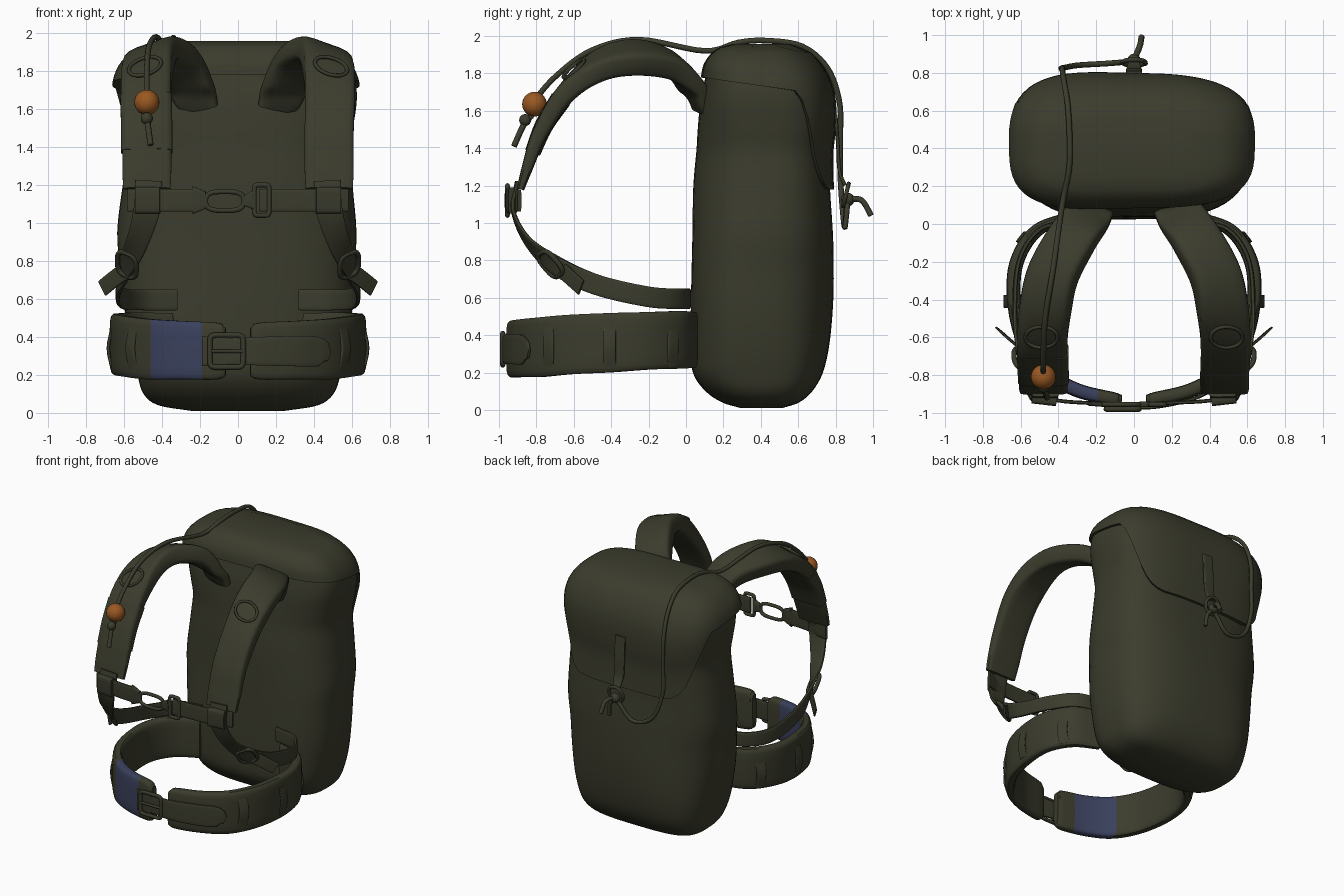
import bpy, bmesh, math
from mathutils import Vector

if "Cube" in bpy.data.objects:
    bpy.data.objects.remove(bpy.data.objects["Cube"])


def material(name, rgb):
    m = bpy.data.materials.new(name)
    m.diffuse_color = (*rgb, 1)
    m.use_nodes = True
    m.node_tree.nodes["Principled BSDF"].inputs["Base Color"].default_value = m.diffuse_color
    return m


OLIVE = material("olive_canvas", (0.044, 0.045, 0.026))
DARK = material("dark_olive_hardware", (0.041, 0.042, 0.025))
BLUE = material("blue_patch", (0.042, 0.052, 0.108))
ORANGE = material("orange_bead", (0.32, 0.098, 0.016))


def spow(c, e):
    return math.copysign(abs(c) ** e, c)


def smooth_path(pts, steps):
    """Catmull-Rom through points of any dimension."""
    p = [Vector(q) for q in pts]
    p = [p[0] * 2 - p[1]] + p + [p[-1] * 2 - p[-2]]
    out = []
    for i in range(1, len(p) - 2):
        a, b, c, d = p[i - 1:i + 3]
        for k in range(steps):
            t = k / steps
            out.append((b * 2 + (c - a) * t + (a * 2 - b * 5 + c * 4 - d) * t * t
                        + (b * 3 - a - c * 3 + d) * t ** 3) * 0.5)
    return out + [p[-2]]


def loft(name, rings, mat, cuts=()):
    bm = bmesh.new()
    vs = [[bm.verts.new(c) for c in r] for r in rings]
    n = len(vs[0])
    for a, b in zip(vs, vs[1:]):
        for i in range(n):
            bm.faces.new((a[i], a[(i + 1) % n], b[(i + 1) % n], b[i]))
    bm.faces.new(vs[0])
    bm.faces.new(vs[-1])
    for x in cuts:
        bmesh.ops.bisect_plane(bm, geom=bm.verts[:] + bm.edges[:] + bm.faces[:],
                               plane_co=(x, 0, 0), plane_no=(1, 0, 0))
    bmesh.ops.recalc_face_normals(bm, faces=bm.faces[:])
    me = bpy.data.meshes.new(name)
    bm.to_mesh(me)
    bm.free()
    me.materials.append(mat)
    ob = bpy.data.objects.new(name, me)
    bpy.context.collection.objects.link(ob)
    bpy.ops.object.select_all(action='DESELECT')
    ob.select_set(True)
    bpy.context.view_layer.objects.active = ob
    bpy.ops.object.shade_smooth_by_angle(angle=math.radians(45))
    return ob


def band(name, pts, wdirs, mat=OLIVE, s=1, steps=6, exp=5, cuts=()):
    """Strap through (x, y, z, width, thickness) with width directions; s mirrors x."""
    if not isinstance(wdirs, list):
        wdirs = [wdirs] * len(pts)
    path = smooth_path([(*p, *w) for p, w in zip(pts, wdirs)], steps)
    rings = []
    for i, q in enumerate(path):
        t = Vector(path[min(i + 1, len(path) - 1)][:3]) - Vector(path[max(i - 1, 0)][:3])
        t.normalize()
        w = Vector(q[5:8])
        w = (w - t * w.dot(t)).normalized()
        nrm = t.cross(w)
        ring = []
        for k in range(16):
            a = math.tau * (k + 0.5) / 16
            v = Vector(q[:3]) + w * spow(math.cos(a), 2 / exp) * q[3] / 2 \
                + nrm * spow(math.sin(a), 2 / exp) * q[4] / 2
            ring.append((v.x * s, v.y, v.z))
        rings.append(ring)
    return loft(name, rings, mat, cuts)


def wire(name, pts, r, mat=OLIVE, closed=False):
    cu = bpy.data.curves.new(name, 'CURVE')
    cu.dimensions = '3D'
    cu.bevel_depth, cu.bevel_resolution, cu.use_fill_caps = r, 2, True
    sp = cu.splines.new('POLY')
    sp.points.add(len(pts) - 1)
    for p, c in zip(sp.points, pts):
        p.co = (*c, 1)
    sp.use_cyclic_u = closed
    sp.use_smooth = True
    cu.materials.append(mat)
    ob = bpy.data.objects.new(name, cu)
    bpy.context.collection.objects.link(ob)
    bpy.ops.object.select_all(action='DESELECT')
    ob.select_set(True)
    bpy.context.view_layer.objects.active = ob
    bpy.ops.object.convert(target='MESH')


def ring(name, c, u, v, r, exp=2):
    pts = []
    for k in range(28):
        a = math.tau * (k + 0.5) / 28
        pts.append(Vector(c) + Vector(u) * spow(math.cos(a), 2 / exp) + Vector(v) * spow(math.sin(a), 2 / exp))
    wire(name, pts, r, DARK, True)


# Pack body: height, half width, front y, back y
PROFILE = smooth_path([
    (0.01, .24, .30, .52), (0.04, .42, .20, .61), (0.10, .50, .11, .68), (0.20, .535, .04, .735),
    (0.35, .57, .025, .765), (0.55, .60, .02, .78), (0.75, .615, .025, .785), (0.95, .63, .035, .785),
    (1.20, .605, .045, .775), (1.38, .585, .06, .77), (1.50, .60, .065, .78), (1.65, .62, .075, .775),
    (1.76, .61, .095, .745), (1.85, .56, .115, .69), (1.92, .46, .18, .61), (1.945, .30, .27, .53)], 4)


def body_point(z, a, off=0):
    i = 0
    while i < len(PROFILE) - 2 and PROFILE[i + 1][0] < z:
        i += 1
    p, q = PROFILE[i], PROFILE[i + 1]
    f = max(0, min(1, (z - p[0]) / (q[0] - p[0])))
    _, hw, y0, y1 = p.lerp(q, f)
    off += 0.006 * math.sin(3 * a + 5 * z)
    # Corners are rounder between the bottom and the lid
    e = .65 + .1 * max(0, math.sin(math.pi * max(0, min(1, (z - .2) / 1.4))))
    return (spow(math.cos(a), e) * (hw + off), (y0 + y1) / 2 + spow(math.sin(a), e) * ((y1 - y0) / 2 + off), z)


ANGLES = [math.tau * k / 64 for k in range(64)]
loft("pack_body", [[body_point(p[0], a) for a in ANGLES] for p in PROFILE], OLIVE)


# Lid with a flap hanging down the back
def lid_edge(a):
    f = (spow(math.sin(a), .65) + 1) / 2
    t = max(0, min(1, (f - .72) / .25))
    return 1.78 - 0.1 * min(f, .72) - 0.53 * t * t * (3 - 2 * t)


lid = [[body_point(lid_edge(a), a, -.005) for a in ANGLES]]
for k in range(19):
    row = []
    for a in ANGLES:
        z0 = lid_edge(a)
        x, y, z = body_point(z0 + (1.945 - z0) * k / 18, a, .02 + .03 * max(0, -math.cos(a)))
        row.append((x, y, z + .012 * k / 18))
    lid.append(row)
loft("lid_flap", lid, OLIVE)

X, Y, Z = (1, 0, 0), (0, 1, 0), (0, 0, 1)
for s, side in ((1, "right"), (-1, "left")):
    # Padded shoulder strap, tilted outward over the top
    pad = [(.205, .085, 1.60, .21, .05), (.25, .035, 1.72, .25, .09), (.33, -.08, 1.845, .26, .13),
           (.43, -.27, 1.885, .27, .14), (.47, -.46, 1.84, .27, .13), (.485, -.645, 1.69, .265, .11),
           (.48, -.78, 1.48, .26, .085), (.48, -.85, 1.29, .26, .06), (.48, -.885, 1.18, .25, .04)]
    band(side + "_shoulder_strap", pad,
         [(.8, 0, .5), (.85, 0, .4), (.97, 0, -.1), (.94, 0, -.32), (.95, 0, -.28), X, X, X, X], s=s, steps=8)
    # Webbing from the shoulder pad back to the pack
    band(side + "_lower_webbing",
         [(.47, -.90, 1.22, .14, .03), (.48, -.925, 1.07, .14, .025), (.53, -.845, .90, .12, .025),
          (.59, -.69, .77, .11, .025), (.63, -.48, .67, .11, .025), (.61, -.2, .605, .11, .025),
          (.5, -.03, .595, .11, .025), (.32, .015, .595, .11, .025)],
         [X, X, (.9, .1, .3), (.4, .1, .9), Z, Z, Z, Z], s=s)
    band(side + "_webbing_tail", [(.60, -.66, .745, .09, .015), (.66, -.61, .70, .09, .015),
                                  (.715, -.56, .655, .09, .012)], (.05, .04, .075), s=s, steps=3)
    ring(side + "_ladder_buckle", (s * .585, -.725, .78), (s * .05, .03, .02), (0, -.05, .06), .014, 3)
    ring(side + "_strap_ring", (s * .49, -.60, 1.825), (.085, 0, -.02 * s), (0, -.055, -.045), .01)
    # Hip belt half
    cuts = (-.46, -.19) if s < 0 else ()
    belt = band(side + "_hip_belt",
                [(.35, .04, .375, .30, .05), (.52, -.04, .375, .31, .07), (.62, -.2, .37, .31, .075),
                 (.635, -.40, .36, .32, .075), (.585, -.62, .35, .32, .075), (.465, -.785, .335, .32, .075),
                 (.3, -.88, .33, .31, .075), (.11, -.925, .325, .30, .07), (.065, -.93, .325, .25, .05)],
                Z, s=s, steps=8, cuts=cuts)
    # Colour patch on the left belt half
    if cuts:
        belt.data.materials.append(BLUE)
        for f in belt.data.polygons:
            if f.center.y < -.5 and cuts[0] < f.center.x < cuts[1]:
                f.material_index = 1
    # Belt loops
    for i, (x, y, w) in enumerate(((.56, -.735, (-.6, -.75, 0)), (.675, -.41, Y), (.59, -.07, (-.6, .75, 0)))):
        band(f"{side}_belt_loop_{i}", [(x - .01, y, .235, .07, .015), (x + .008, y, .34, .07, .018),
                                       (x - .01, y, .445, .07, .015)], w, s=s, steps=3)
    # Chest strap half and its sliding sleeve
    end = .11 if s > 0 else .20
    band(side + "_chest_strap", [(.58, -.89, 1.12, .12, .02), (.40, -.935, 1.12, .12, .02),
                                 (end, -.95, 1.12, .12, .02)], Z, s=s)
    band(side + "_chest_slider", [(.54, -.925, 1.12, .14, .05), (.41, -.94, 1.12, .14, .05)], Z, DARK, s, 2)

# Chest clip and buckle
ring("chest_link", (-.07, -.955, 1.115), (.10, 0, 0), (0, 0, .05), .013, 3)
band("chest_link_anchor", [(-.24, -.95, 1.12, .15, .025), (-.17, -.955, 1.12, .09, .025)], Z, DARK, steps=2)
band("chest_link_joint", [(.03, -.955, 1.115, .05, .03), (.08, -.955, 1.12, .10, .03)], Z, DARK, steps=2)
ring("chest_buckle", (.125, -.955, 1.12), (.04, 0, 0), (0, 0, .08), .013, 7)

# Belt buckle and webbing
band("belt_webbing_left", [(-.19, -.955, .325, .16, .02), (-.06, -.965, .325, .16, .02)], Z, steps=2)
band("belt_webbing_right", [(-.06, -.965, .325, .14, .02), (.1, -.97, .325, .15, .02), (.3, -.93, .325, .16, .02),
                            (.43, -.87, .32, .15, .02), (.48, -.84, .30, .05, .015)], Z)
ring("belt_buckle", (-.06, -.98, .325), (.088, 0, 0), (0, 0, .085), .014, 8)
wire("belt_buckle_prong", [(-.14, -.985, .325), (.03, -.985, .325)], .01, DARK)

# Pocket sleeve on the left shoulder strap
band("strap_pocket", [(.484, -.67, 1.66, .275, .115), (.481, -.76, 1.52, .272, .10),
                      (.48, -.82, 1.375, .272, .085)], X, s=-1, steps=4)

# Long cord over the lid, bead and knotted end
cord = [(-.48, -.83, 1.56), (-.48, -.81, 1.65), (-.48, -.69, 1.79), (-.47, -.50, 1.925), (-.43, -.25, 1.98),
        (-.38, .1, 1.92), (-.345, .28, 1.965), (-.34, .43, 1.975), (-.35, .62, 1.945), (-.37, .755, 1.83),
        (-.38, .82, 1.65), (-.38, .825, 1.45), (-.38, .825, 1.25), (-.30, .84, 1.04), (-.14, .85, .98),
        (-.02, .86, 1.10)]
wire("cord", smooth_path(cord, 6), .015)
wire("cord_tail", smooth_path([(-.48, -.83, 1.57), (-.475, -.87, 1.52), (-.46, -.92, 1.41)], 4), .016)


def ball(name, loc, r, mat):
    bpy.ops.mesh.primitive_uv_sphere_add(segments=24, ring_count=14, radius=r, location=loc)
    ob = bpy.context.object
    ob.name = name
    ob.data.materials.append(mat)
    bpy.ops.object.shade_smooth()


ball("bead", (-.48, -.81, 1.635), .066, ORANGE)
ball("cord_knot", (-.48, -.86, 1.55), .032, OLIVE)

# Closing strap, ring and knot on the back of the flap
band("closing_strap", [(0, .80, 1.58, .085, .02), (0, .812, 1.42, .085, .02), (0, .82, 1.28, .08, .02),
                       (0, .85, 1.20, .06, .02)], X)
ring("closing_ring", (0, .855, 1.15), (.06, 0, 0), (0, .015, .06), .012)
ball("closing_knot", (0, .865, 1.125), .036, OLIVE)
wire("closing_cord_tail", smooth_path([(0, .87, 1.13), (.03, .94, 1.12), (.04, .99, 1.04)], 5), .016)
wire("closing_cord_end", smooth_path([(0, .865, 1.12), (.05, .86, 1.06), (.06, .85, .97)], 5), .014)
